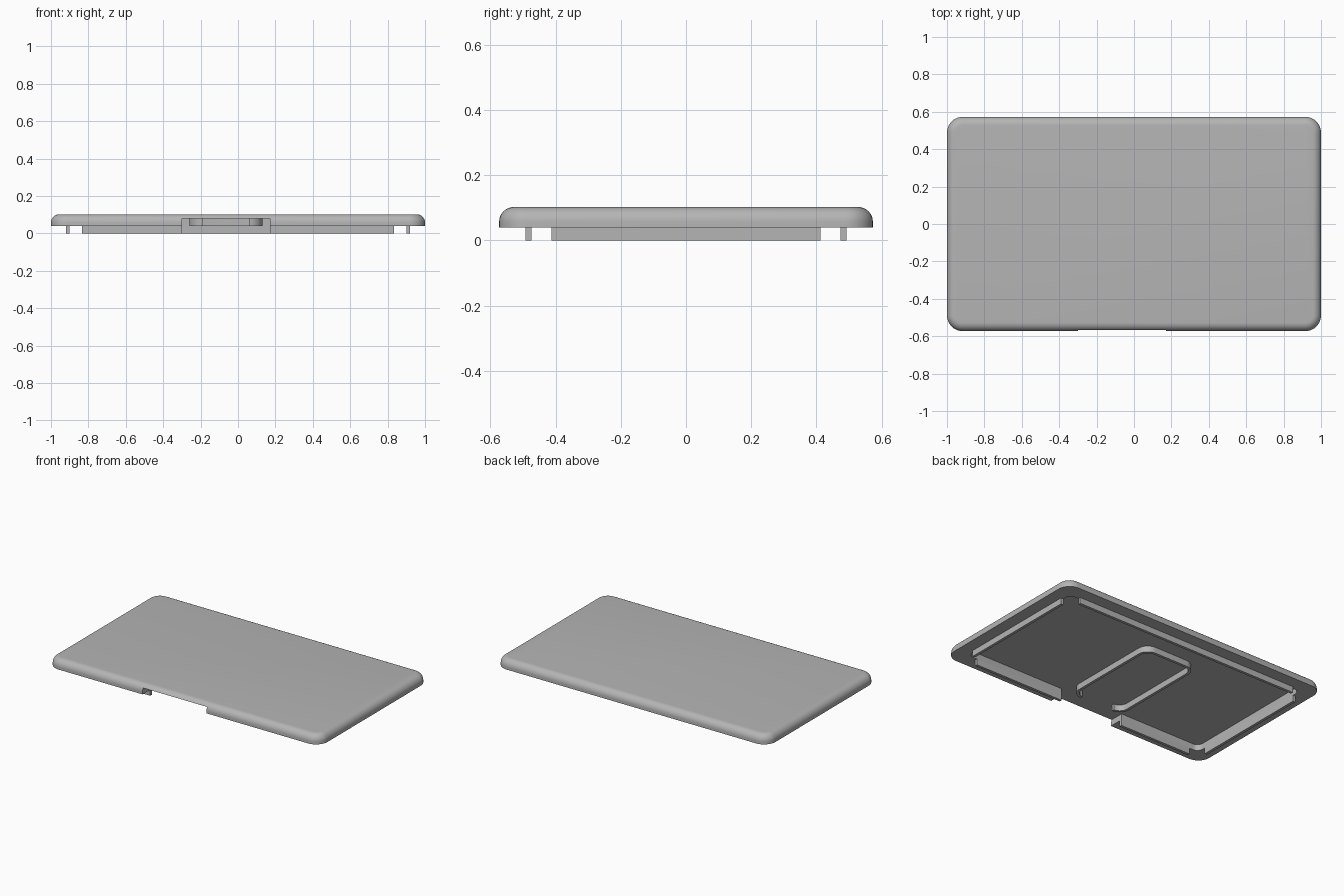
import bpy, bmesh, math

cube = bpy.data.objects.get("Cube")
if cube:
    bpy.data.objects.remove(cube, do_unlink=True)

GREY = (0.46, 0.46, 0.46, 1)
grey = bpy.data.materials.new("matte_grey")
grey.use_nodes = True
grey.diffuse_color = GREY
grey.node_tree.nodes["Principled BSDF"].inputs["Base Color"].default_value = GREY

HALF_X, HALF_Y = 1.0, 0.573
RIM, CEILING, TOP = 0.04, 0.08, 0.102
CAVITY_X, CAVITY_Y = 0.902, 0.474
WALL = 0.018
NOTCH_L, NOTCH_R = 0.17, -0.30


def rounded_outline(x0, x1, y0, y1, radius, inset=0, steps=10):
    """Counter-clockwise rounded rectangle, starting at the front +x corner."""
    centres = [(x1 - radius, y0 + radius, -90), (x1 - radius, y1 - radius, 0),
               (x0 + radius, y1 - radius, 90), (x0 + radius, y0 + radius, 180)]
    points = []
    for cx, cy, start in centres:
        for i in range(steps + 1):
            a = math.radians(start + 90 * i / steps)
            points.append((cx + (radius - inset) * math.cos(a),
                           cy + (radius - inset) * math.sin(a)))
    return points


def rect(x0, x1, y0, y1):
    return [(x0, y0), (x1, y0), (x1, y1), (x0, y1)]


def loft(name, rings, smooth=False):
    """Solid through a stack of (outline, height) rings, capped at both ends."""
    bm = bmesh.new()
    loops = [[bm.verts.new((x, y, z)) for x, y in pts] for pts, z in rings]
    for low, high in zip(loops, loops[1:]):
        for i in range(len(low)):
            j = (i + 1) % len(low)
            bm.faces.new((low[i], low[j], high[j], high[i]))
    bm.faces.new(loops[0][::-1])
    bm.faces.new(loops[-1])
    bmesh.ops.recalc_face_normals(bm, faces=bm.faces)
    mesh = bpy.data.meshes.new(name)
    bm.to_mesh(mesh)
    bm.free()
    mesh.materials.append(grey)
    obj = bpy.data.objects.new(name, mesh)
    bpy.context.collection.objects.link(obj)
    if smooth:
        smooth_object(obj)
    return obj


def activate(obj):
    bpy.ops.object.select_all(action="DESELECT")
    obj.select_set(True)
    bpy.context.view_layer.objects.active = obj


def smooth_object(obj):
    activate(obj)
    bpy.ops.object.shade_smooth_by_angle(angle=math.radians(30))


def cut(obj, cutter):
    activate(obj)
    mod = obj.modifiers.new("cut", "BOOLEAN")
    mod.operation, mod.solver, mod.object = "DIFFERENCE", "EXACT", cutter
    bpy.ops.object.modifier_apply(modifier=mod.name)
    bpy.data.objects.remove(cutter, do_unlink=True)


# Lid panel with a rounded upper edge
FILLET, CORNER = 0.045, 0.085
rings = [(rounded_outline(-HALF_X, HALF_X, -HALF_Y, HALF_Y, CORNER), RIM)]
for i in range(9):
    a = math.pi / 2 * i / 8
    inset = FILLET * (1 - math.cos(a))
    rings.append((rounded_outline(-HALF_X, HALF_X, -HALF_Y, HALF_Y, CORNER, inset),
                  TOP - FILLET + FILLET * math.sin(a)))
panel = loft("lid_panel", rings)

# Hollow underside and the cable notch in the front edge
cavity = rounded_outline(-CAVITY_X, CAVITY_X, -CAVITY_Y, CAVITY_Y, 0.04)
cut(panel, loft("cavity_cutter", [(cavity, -0.1), (cavity, CEILING)]))
notch = rect(NOTCH_R, NOTCH_L, -0.8, -CAVITY_Y + 0.05)
cut(panel, loft("notch_cutter", [(notch, -0.1), (notch, CEILING)]))
smooth_object(panel)

# Locating ribs standing down from the rim around the cavity
RIB_X, RIB_Y = 0.835, 0.413
outer_x, outer_y = CAVITY_X + WALL, CAVITY_Y + WALL
ribs = {
    "left_rib": rect(CAVITY_X, outer_x, -RIB_Y, RIB_Y),
    "right_rib": rect(-outer_x, -CAVITY_X, -RIB_Y, RIB_Y),
    "back_rib": rect(-RIB_X, RIB_X, CAVITY_Y, outer_y),
    "front_left_rib": rect(NOTCH_L, RIB_X, -outer_y, -CAVITY_Y),
    "front_right_rib": rect(-RIB_X, NOTCH_R, -outer_y, -CAVITY_Y),
}
for name, outline in ribs.items():
    loft(name, [(outline, 0), (outline, RIM)])

# Open loop under the ceiling whose ends curl in towards the notch
loop_box = (-0.26, 0.13, -0.43, 0.27, 0.072)
loop = rounded_outline(*loop_box) + rounded_outline(*loop_box, inset=WALL)[::-1]
loft("retaining_loop", [(loop, RIM), (loop, CEILING)], smooth=True)
